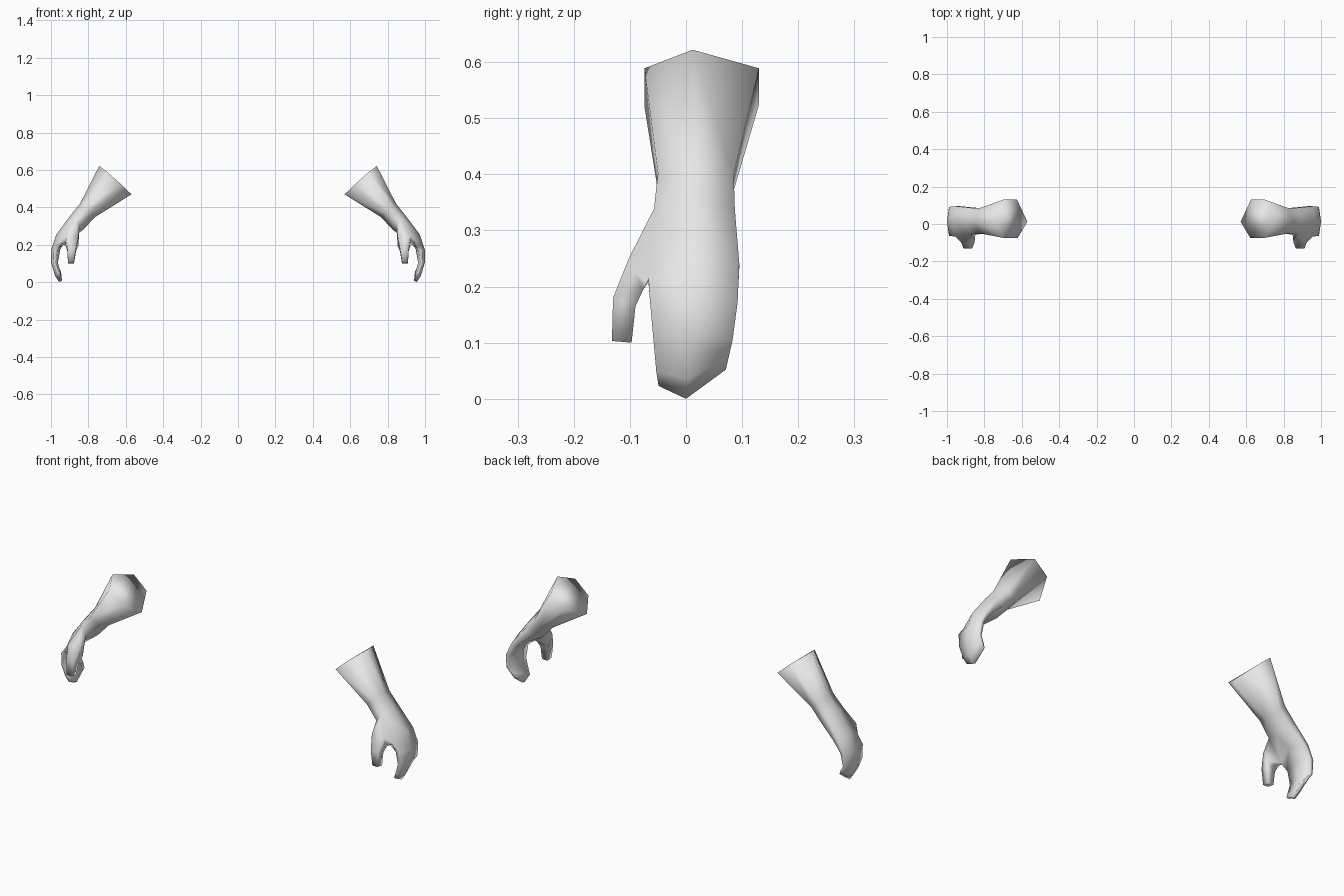
import bpy
import bmesh

if "Cube" in bpy.data.objects:
    bpy.data.objects.remove(bpy.data.objects["Cube"])

skin = bpy.data.materials.new("light_grey")
skin.diffuse_color = (0.8, 0.8, 0.8, 1)
skin.use_nodes = True
skin.node_tree.nodes["Principled BSDF"].inputs["Base Color"].default_value = skin.diffuse_color

# Six-sided sections from forearm to fingertips:
# outer (x, z), inner (x, z), y front, y middle, y back, z lift of front and back sides
SECTIONS = [
    ((0.742, 0.622), (0.570, 0.470), -0.074, 0.012, 0.130, 0.005, 0.005),
    ((0.845, 0.420), (0.765, 0.348), -0.050, 0.015, 0.085, 0.0, 0.0),
    ((0.895, 0.358), (0.828, 0.280), -0.057, 0.015, 0.087, 0.0, 0.0),
    ((0.972, 0.255), (0.905, 0.238), -0.067, 0.015, 0.095, -0.035, -0.01),
    ((1.000, 0.170), (0.950, 0.178), -0.064, 0.012, 0.092, 0.0, 0.0),
    ((0.999, 0.105), (0.963, 0.105), -0.058, 0.008, 0.083, 0.0, 0.0),
    ((0.978, 0.035), (0.948, 0.050), -0.053, 0.003, 0.076, 0.01, 0.035),
    ((0.956, 0.000), (0.941, 0.008), -0.049, 0.000, 0.071, 0.021, 0.050),
]

# Thumb sections: front (y, z), back (y, z), outer x, inner x
THUMB = [
    ((-0.102, 0.250), (-0.076, 0.195), 0.922, 0.853),
    ((-0.130, 0.180), (-0.090, 0.165), 0.912, 0.866),
    ((-0.132, 0.103), (-0.097, 0.100), 0.909, 0.877),
]


def section_points(outer, inner, front, mid, back, lift_f, lift_b):
    def across(t, y, lift):
        return (outer[0] + (inner[0] - outer[0]) * t, y,
                outer[1] + (inner[1] - outer[1]) * t + lift)
    return [across(0, mid, 0), across(0.25, back, lift_b), across(0.68, back, lift_b),
            across(1, mid, 0), across(0.70, front, lift_f), across(0.25, front, lift_f)]


def bridge(bm, a, b, skip=()):
    n = len(a)
    for i in range(n):
        if i not in skip:
            j = (i + 1) % n
            bm.faces.new((a[i], a[j], b[j], b[i]))


def build_hand(name, side):
    bm = bmesh.new()

    def ring(points):
        return [bm.verts.new((side * x, y, z)) for x, y, z in points]

    # Forearm, palm and joined fingers, leaving an opening for the thumb
    rings = [ring(section_points(*s)) for s in SECTIONS]
    for k in range(len(rings) - 1):
        bridge(bm, rings[k], rings[k + 1], skip=(4,) if k == 2 else ())
    bm.faces.new(rings[0])
    bm.faces.new(rings[-1])

    # Thumb grown out of the opening
    wrist, palm = rings[2], rings[3]
    last = [wrist[5], wrist[4], palm[4], palm[5]]
    for (fy, fz), (by, bz), xo, xi in THUMB:
        new = ring([(xo, fy, fz), (xi, fy, fz), (xi, by, bz), (xo, by, bz)])
        bridge(bm, last, new)
        last = new
    bm.faces.new(last)

    bmesh.ops.recalc_face_normals(bm, faces=bm.faces)
    for f in bm.faces:
        f.smooth = True
    mesh = bpy.data.meshes.new(name)
    bm.to_mesh(mesh)
    bm.free()
    mesh.materials.append(skin)
    bpy.context.collection.objects.link(bpy.data.objects.new(name, mesh))


for name, side in (("hand_right_side", 1), ("hand_left_side", -1)):
    build_hand(name, side)
